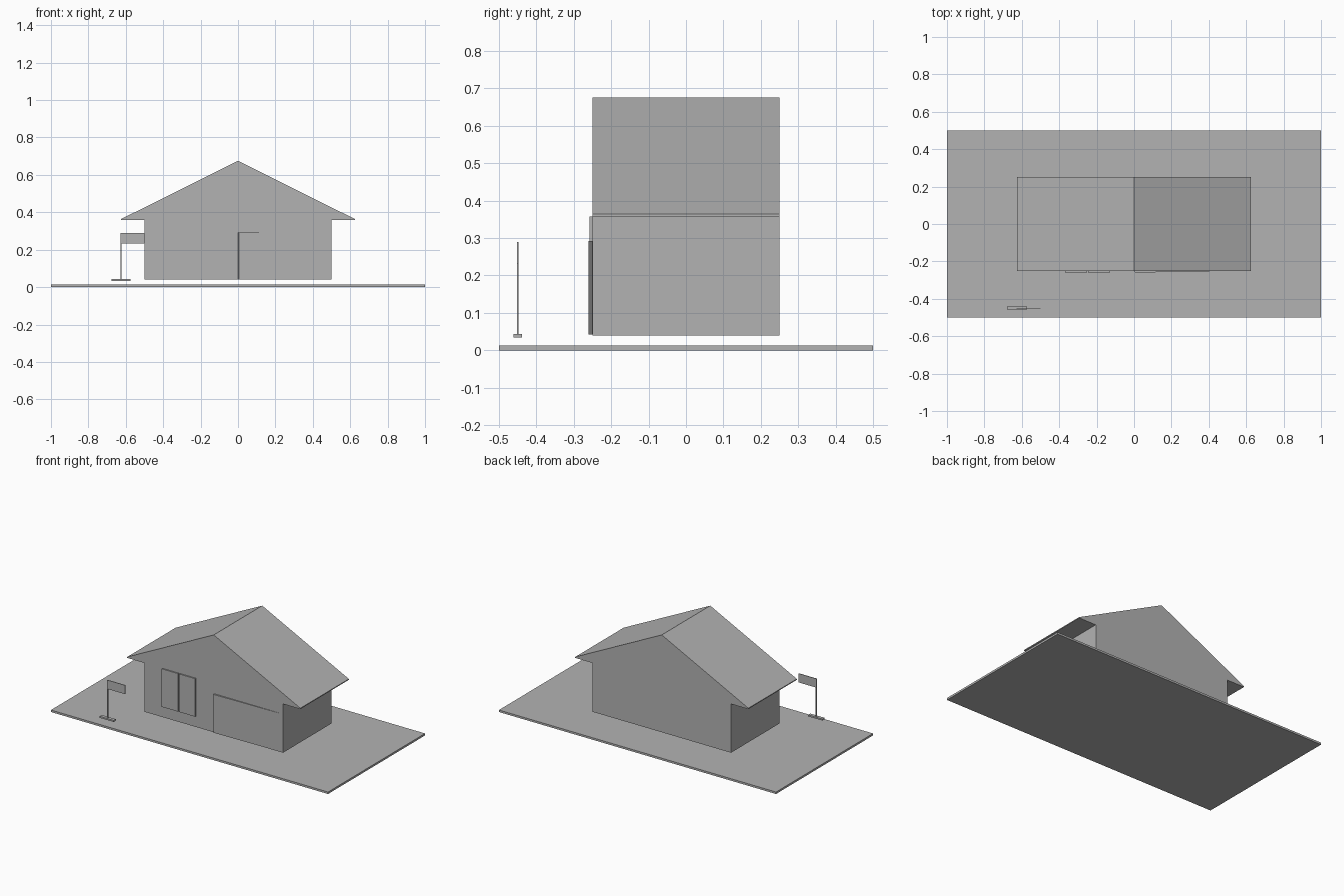
import bpy
import bmesh

old = bpy.data.objects.get("Cube")
if old:
    bpy.data.objects.remove(old, do_unlink=True)

# One flat material for the whole model
grey = bpy.data.materials.new("plain_grey")
grey.use_nodes = True
colour = (0.45, 0.45, 0.45, 1)
grey.diffuse_color = colour
grey.node_tree.nodes["Principled BSDF"].inputs["Base Color"].default_value = colour


def prism(name, profile, direction):
    """Extrude a closed outline of 3D points along a direction."""
    bm = bmesh.new()
    face = bm.faces.new([bm.verts.new(p) for p in profile])
    result = bmesh.ops.extrude_face_region(bm, geom=[face], use_keep_orig=True)
    moved = [v for v in result["geom"] if isinstance(v, bmesh.types.BMVert)]
    bmesh.ops.translate(bm, verts=moved, vec=direction)
    bmesh.ops.recalc_face_normals(bm, faces=bm.faces)
    mesh = bpy.data.meshes.new(name)
    bm.to_mesh(mesh)
    bm.free()
    mesh.materials.append(grey)
    obj = bpy.data.objects.new(name, mesh)
    bpy.context.scene.collection.objects.link(obj)
    return obj


def box(name, x, y, z):
    outline = [(x[0], y[0], z[0]), (x[1], y[0], z[0]),
               (x[1], y[1], z[0]), (x[0], y[1], z[0])]
    return prism(name, outline, (0, 0, z[1] - z[0]))


# Ground slab
box("ground", (-1, 1), (-0.5, 0.5), (0, 0.013))

# Walls and gabled roof share one continuous outline, mirrored about the ridge
half = [(0.5, 0.04), (0.5, 0.358), (0.625, 0.358), (0.625, 0.364)]
outline = half + [(0, 0.675)] + [(-x, z) for x, z in reversed(half)]
prism("house", [(x, -0.25, z) for x, z in outline], (0, 0.5, 0))

# Window made of two panes with a narrow gap
for side, left in (("right", -0.37), ("left", -0.247)):
    box(f"window_pane_{side}", (left, left + 0.118), (-0.258, -0.249), (0.11, 0.358))

# Wide door, thick at its right jamb and tapering into the wall
door = [(0, -0.249), (0.005, -0.26), (0.49, -0.251), (0.49, -0.249)]
prism("garage_door", [(x, y, 0.042) for x, y in door], (0, 0, 0.25))

# Free-standing sign
box("sign_base", (-0.677, -0.575), (-0.461, -0.439), (0.034, 0.044))
box("sign_post", (-0.629, -0.622), (-0.452, -0.448), (0.044, 0.29))
box("sign_board", (-0.625, -0.5), (-0.452, -0.448), (0.232, 0.29))
